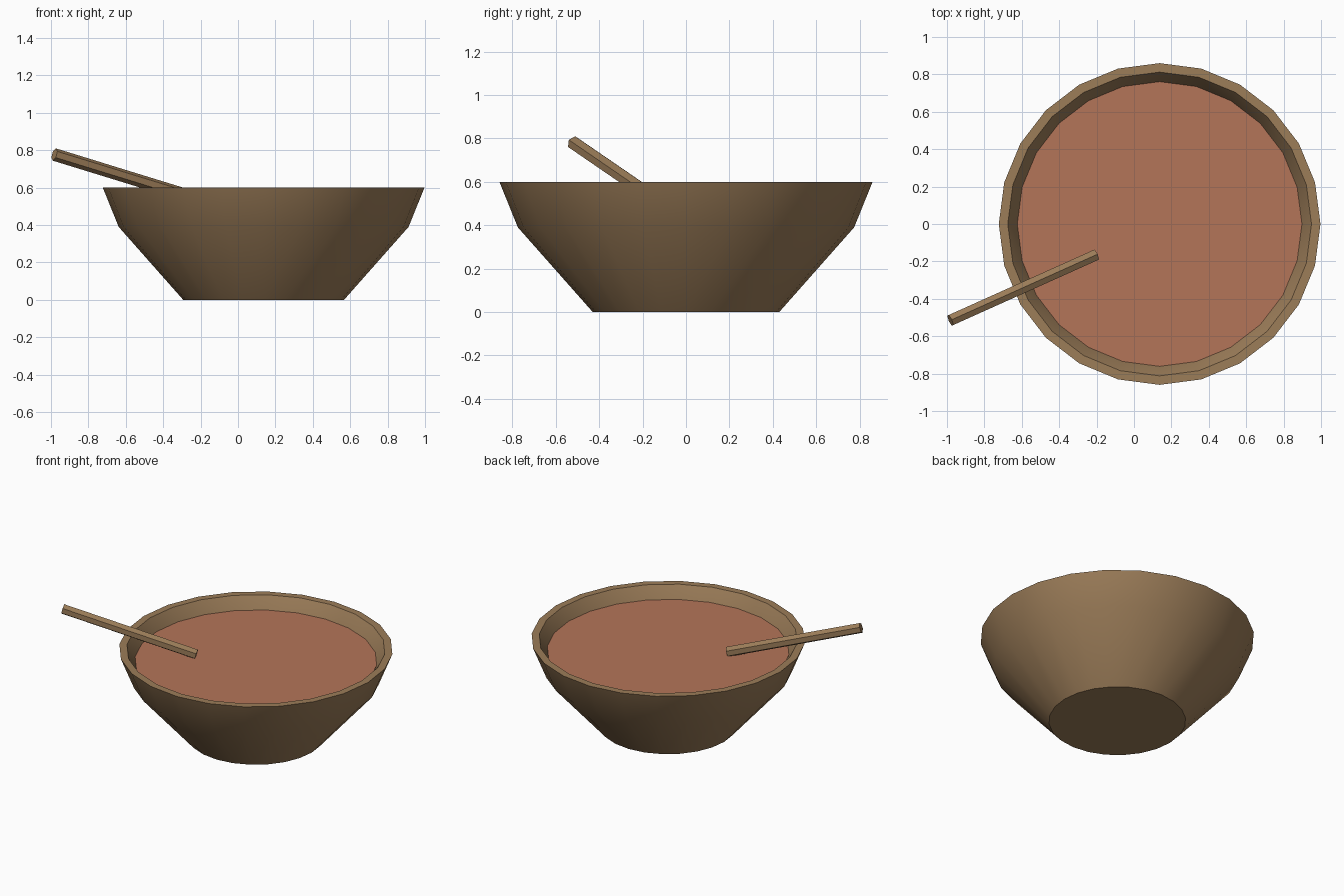
import bpy, bmesh, math
from mathutils import Vector, Matrix

if "Cube" in bpy.data.objects:
    bpy.data.objects.remove(bpy.data.objects["Cube"])

SIDES = 24
CX = 0.137  # bowl axis


def material(name, rgb):
    m = bpy.data.materials.new(name)
    lin = [((c / 255 + 0.055) / 1.055) ** 2.4 for c in rgb]
    m.diffuse_color = (*lin, 1)
    m.use_nodes = True
    m.node_tree.nodes["Principled BSDF"].inputs["Base Color"].default_value = m.diffuse_color
    return m


wood = material("brown_wood", (156, 125, 89))
broth = material("red_brown_broth", (180, 117, 89))


def finish(name, bm, mat, smooth=None):
    bmesh.ops.recalc_face_normals(bm, faces=bm.faces)
    mesh = bpy.data.meshes.new(name)
    bm.to_mesh(mesh)
    bm.free()
    mesh.materials.append(mat)
    obj = bpy.data.objects.new(name, mesh)
    bpy.context.collection.objects.link(obj)
    if smooth:
        bpy.ops.object.select_all(action='DESELECT')
        obj.select_set(True)
        bpy.context.view_layer.objects.active = obj
        bpy.ops.object.shade_smooth_by_angle(angle=math.radians(smooth))
    return obj


def ring(bm, r, z):
    return [bm.verts.new((CX + r * math.cos(2 * math.pi * i / SIDES),
                          r * math.sin(2 * math.pi * i / SIDES), z))
            for i in range(SIDES)]


# Bowl: outer wall, flat rim, inner wall, closed at both floors
profile = [(0.43, 0), (0.775, 0.39), (0.86, 0.60),
           (0.812, 0.60), (0.76, 0.515), (0.72, 0.41), (0.40, 0.05)]
bm = bmesh.new()
rings = [ring(bm, r, z) for r, z in profile]
for a, b in zip(rings, rings[1:]):
    for i in range(SIDES):
        j = (i + 1) % SIDES
        bm.faces.new((a[i], a[j], b[j], b[i]))
bm.faces.new(rings[0])
bm.faces.new(rings[-1])
finish("bowl", bm, wood, 35)

# Broth surface
bm = bmesh.new()
disc = bm.faces.new(ring(bm, 0.761, 0.518))
mesh_normal_up = disc.normal_update()
finish("broth", bm, broth)

# Hexagonal stick resting on the rim, one edge pointing up
start, end = Vector((-0.982, -0.515, 0.777)), Vector((-0.203, -0.165, 0.537))
axis = (end - start).normalized()
side = axis.cross(Vector((0, 0, 1))).normalized()
up = side.cross(axis)
bm = bmesh.new()
ends = []
for p in (start, end):
    ends.append([bm.verts.new(p + 0.034 * (up * math.cos(k * math.pi / 3)
                                           + side * math.sin(k * math.pi / 3)))
                 for k in range(6)])
for k in range(6):
    n = (k + 1) % 6
    bm.faces.new((ends[0][k], ends[0][n], ends[1][n], ends[1][k]))
for e in ends:
    bm.faces.new(e)
finish("stirring_stick", bm, wood)
